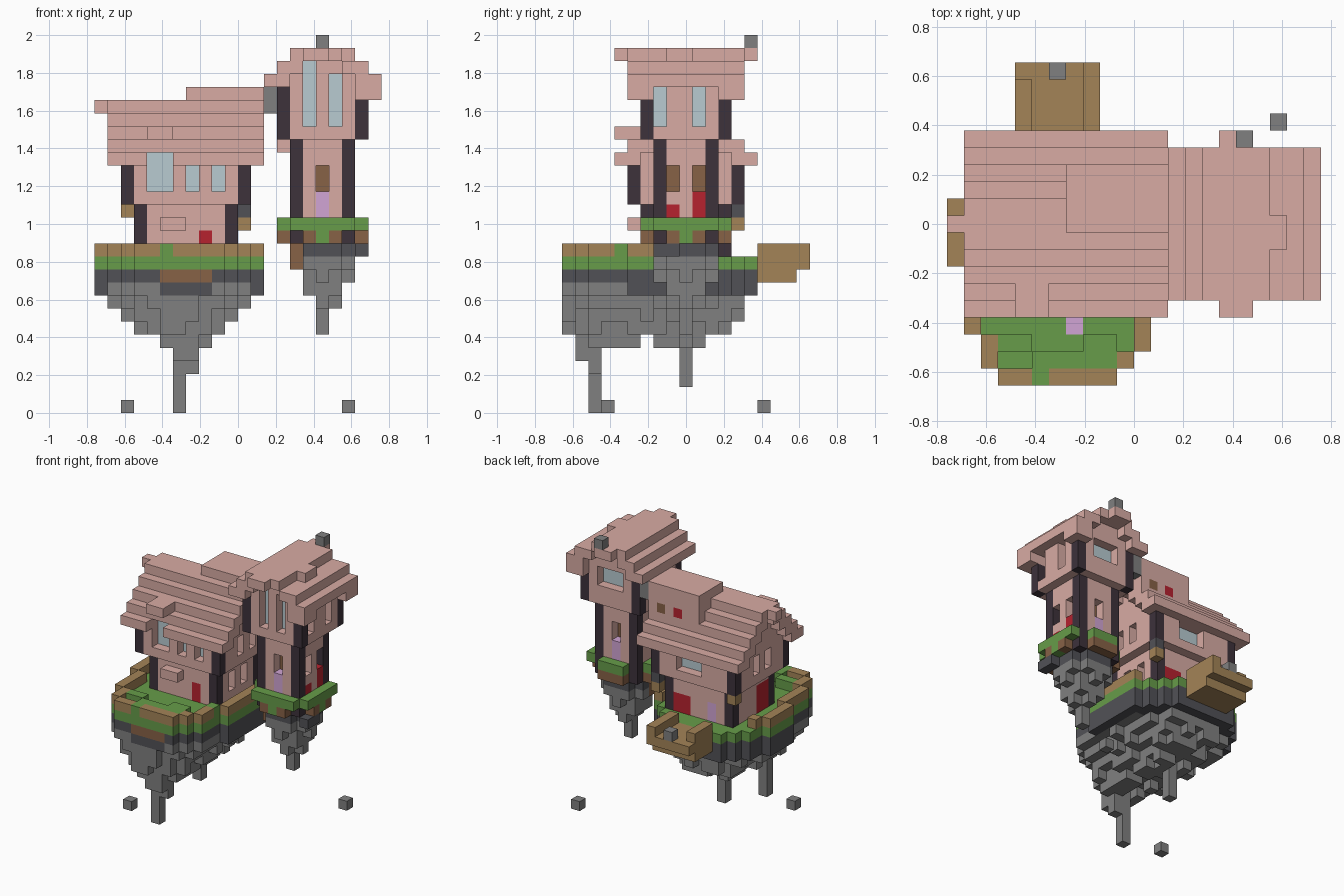
import bpy, bmesh, random
from mathutils import Vector

random.seed(4)
U = 2 / 29                      # edge of one block
ORIGIN = Vector((-11, -9.5, 0))

if "Cube" in bpy.data.objects:
    bpy.data.objects.remove(bpy.data.objects["Cube"])

COLOURS = {
    "pink": (.69, .41, .372), "wood": (.37, .23, .096), "grass": (.135, .335, .067),
    "slate": (.083, .083, .094), "stone": (.216, .216, .216), "soil": (.245, .122, .062),
    "dark_beam": (.047, .032, .044), "glass": (.48, .6, .64),
    "red": (.47, .016, .028), "lilac": (.64, .375, .66),
}
NAMES = list(COLOURS)
mats = []
for name, rgb in COLOURS.items():
    m = bpy.data.materials.new(name)
    m.use_nodes = True
    m.diffuse_color = (*rgb, 1)
    m.node_tree.nodes["Principled BSDF"].inputs["Base Color"].default_value = (*rgb, 1)
    mats.append(m)

blocks = {}                     # cell -> (part, colour)


def cells(xs, ys, zs):
    """All cells in inclusive ranges; a plain number means one layer."""
    span = lambda r: range(r, r + 1) if isinstance(r, int) else range(r[0], r[1] + 1)
    return [(x, y, z) for x in span(xs) for y in span(ys) for z in span(zs)]


def box(part, colour, xs, ys, zs):
    for c in cells(xs, ys, zs):
        blocks[c] = (part, colour)


def cut(xs, ys, zs):
    for c in cells(xs, ys, zs):
        blocks.pop(c, None)


def opening(colour, xs, ys, zs, inward):
    """Recess a hole one block deep and colour the pane behind it."""
    dx, dy = inward
    for x, y, z in cells(xs, ys, zs):
        blocks.pop((x, y, z), None)
        blocks[(x + dx, y + dy, z)] = ("window_panes", colour)


def storey(part, xs, ys, zs):
    """Solid wall block with dark posts on its four corners."""
    box(part + "_walls", "pink", xs, ys, zs)
    for x in xs:
        for y in ys:
            box(part + "_posts", "dark_beam", x, y, zs)


# main island: footprint per row, then a ragged bowl-shaped underside
rows = [(3, 9), (2, 10), (2, 11), (1, 11), (1, 11), (1, 12), (1, 12)] + [(0, 12)] * 4 \
    + [(1, 12), (1, 11), (2, 10), (3, 9)]
plan = {(x, y) for y, (a, b) in enumerate(rows) for x in range(a, b + 1)}
low_y = [6, 4, 4] + [5] * 9 + [6, 7, 9]
for x, y in sorted(plan):
    a, b = rows[y]
    t = abs(x - (a + b) / 2) * 2 / (b - a)
    low = min(9, int(low_y[y] + (9.4 - low_y[y]) * t ** 1.8 + random.random() * 1.5))
    box("island_rock", "stone", x, y, (low, 9))
    box("island_slate", "slate", x, y, 10)
    if x in (0, 12) or y >= 11 or (y == 0 and 5 <= x <= 8):
        box("island_slate", "slate", x, y, 9)
    box("island_grass", "grass", x, y, 11)
    inner = all((x + p, y + q) in plan for p, q in ((1, 0), (-1, 0), (0, 1), (0, -1)))
    if not inner and y <= 11:
        box("island_rim", "wood", x, y, 12)
box("island_soil", "soil", (5, 8), 0, 10)
box("hanging_rock", "stone", 6, 2, (0, 5))
box("hanging_rock", "stone", 7, 2, (3, 5))
box("hanging_rock", "stone", 6, 9, (2, 5))
box("island_grass", "grass", 5, 0, 12)
box("island_grass", "grass", (5, 9), 1, 12)
box("island_grass", "grass", (3, 4), 2, 12)
box("island_grass", "grass", (8, 9), 2, 12)
box("island_grass", "grass", 11, 4, 12)
box("flower", "lilac", 7, 3, 11)

# rear landing
box("landing", "wood", (4, 8), (15, 17), 10)
box("landing", "wood", (4, 8), (15, 18), 11)
box("landing_rim", "wood", 4, (15, 17), 12)
box("landing_rim", "wood", 8, (15, 18), 12)
box("landing_stone", "stone", 6, 18, 12)

# house storeys
storey("house_lower", (3, 10), (6, 12), (12, 15))
storey("house_upper", (2, 11), (5, 13), (16, 18))
box("house_brackets", "wood", 11, 13, 14)
box("house_brackets", "slate", 11, 13, 15)
box("house_brackets", "wood", 2, 13, 15)
box("window_box", "pink", (5, 6), 5, 14)

# house roof: broken ridge, stepped shell over recessed gables, end finial
box("house_roof", "pink", (7, 12), (9, 12), (21, 24))
for s in range(5):
    box("house_roof", "pink", (1, 12), (4 + s, 14 - s), 19 + s)
    for x in (1, 12):
        cut(x, (6 + s, 12 - s), 19 + s)
box("house_roof", "pink", 0, 9, 23)
box("roof_patches", "soil", 11, 12, 22)
box("roof_patches", "red", 9, 12, 22)

# dormer
cut((4, 5), 4, (19, 20))
box("dormer", "pink", (4, 5), (4, 6), 21)
opening("glass", (4, 5), 5, (17, 19), (0, 1))

# house windows, then flush doors
for x in (7, 9):
    opening("glass", x, 5, (17, 18), (0, 1))
opening("glass", (6, 8), 13, (17, 18), (0, -1))
for y in (8, 10):
    opening("glass", 11, y, (17, 18), (-1, 0))
    opening("glass", 2, y, (17, 18), (1, 0))
    opening("soil", 10, y, (13, 14), (-1, 0))
box("house_doors", "red", 8, 6, (12, 13))
box("house_doors", "red", (8, 9), 12, (12, 13))
box("house_doors", "lilac", 5, 12, (12, 13))
box("house_doors", "red", 3, (7, 8), (12, 14))

# tower storeys
storey("tower_lower", (15, 19), (7, 11), (13, 20))
storey("tower_upper", (14, 20), (6, 12), (21, 24))
box("tower_corbel", "pink", 14, 9, 20)
box("tower_stone", "stone", 13, 12, (23, 24))

# tower island: clipped squares (height, half width, corner limit)
for part, colour, z, r, limit in (
        ("tower_grass", "grass", 14, 3, 4), ("tower_soil", "soil", 13, 3, 4),
        ("tower_slate", "slate", 12, 2, 3), ("tower_rock", "stone", 11, 2, 3),
        ("tower_rock", "stone", 10, 2, 2), ("tower_rock", "stone", 9, 1, 2),
        ("tower_rock", "stone", 8, 1, 1)):
    for x, y, k in cells((17 - r, 17 + r), (9 - r, 9 + r), z):
        if abs(x - 17) + abs(y - 9) <= limit and (x, y, k) not in blocks:
            box(part, colour, x, y, k)
for x, z in ((15, 10), (16, 8)):
    cut(x, 9, z)
box("tower_slate", "slate", 20, (7, 8), 12)
box("tower_soil", "soil", 15, (8, 9), (11, 12))
box("tower_rock", "stone", 17, 9, (6, 8))
box("tower_grass", "grass", 17, 6, 13)
box("tower_grass", "grass", 20, 9, 13)
box("tower_grass", "grass", (15, 19), 6, 14)
box("tower_grass", "grass", 20, (7, 11), 14)

# tower roof: stepped shell over recessed gables
for s in range(3):
    box("tower_roof", "pink", (13 + s, 21 - s), (5, 13), 25 + s)
for y in (5, 13):
    cut((15, 19), y, 25)
    cut((16, 18), y, 26)
cut(19, (5, 7), 27)
cut(19, (10, 13), 27)
box("tower_roof", "pink", (16, 17), (4, 14), 27)
for y in (5, 12):
    box("tower_roof", "pink", (20, 21), (y, y + 1), 24)
box("roof_stone", "stone", 17, 14, 28)

# tower windows, then flush doors
opening("glass", 16, 6, (22, 26), (0, 1))
opening("glass", 18, 6, (22, 25), (0, 1))
opening("glass", (16, 18), 12, (23, 24), (0, -1))
for y in (7, 10):
    opening("glass", 20, y, (22, 24), (-1, 0))
for y in (8, 10):
    opening("soil", 19, y, (17, 18), (-1, 0))
for y, d in ((7, 1), (11, -1)):
    opening("soil", 17, y, (17, 18), (0, d))
    box("tower_doors", "lilac", 17, y, (15, 16))
box("tower_doors", "red", 19, 8, 15)
box("tower_doors", "red", 19, 10, (15, 16))

# floating stones
box("floating_stone", "stone", 2, 3, 0)
box("floating_stone", "stone", 19, 15, 0)

# one object per part, keeping only exposed block sides
meshes = {}
for cell, (part, colour) in blocks.items():
    if part not in meshes:
        meshes[part] = bmesh.new()
    bm = meshes[part]
    for axis in range(3):
        for sign in (-1, 1):
            n = Vector((0, 0, 0))
            n[axis] = sign
            if tuple(int(a + b) for a, b in zip(cell, n)) in blocks:
                continue
            p, q = Vector((0, 0, 0)), Vector((0, 0, 0))
            p[(axis + 1) % 3] = 1
            q[(axis + 2) % 3] = sign
            mid = Vector(cell) + ORIGIN + Vector((.5, .5, .5)) + n / 2
            ring = [mid + (p * a + q * b) / 2 for a, b in ((-1, -1), (1, -1), (1, 1), (-1, 1))]
            face = bm.faces.new([bm.verts.new(v * U) for v in ring])
            face.material_index = NAMES.index(colour)
for part, bm in meshes.items():
    bmesh.ops.remove_doubles(bm, verts=bm.verts, dist=U / 100)
    mesh = bpy.data.meshes.new(part)
    bm.to_mesh(mesh)
    bm.free()
    for m in mats:
        mesh.materials.append(m)
    bpy.context.collection.objects.link(bpy.data.objects.new(part, mesh))
